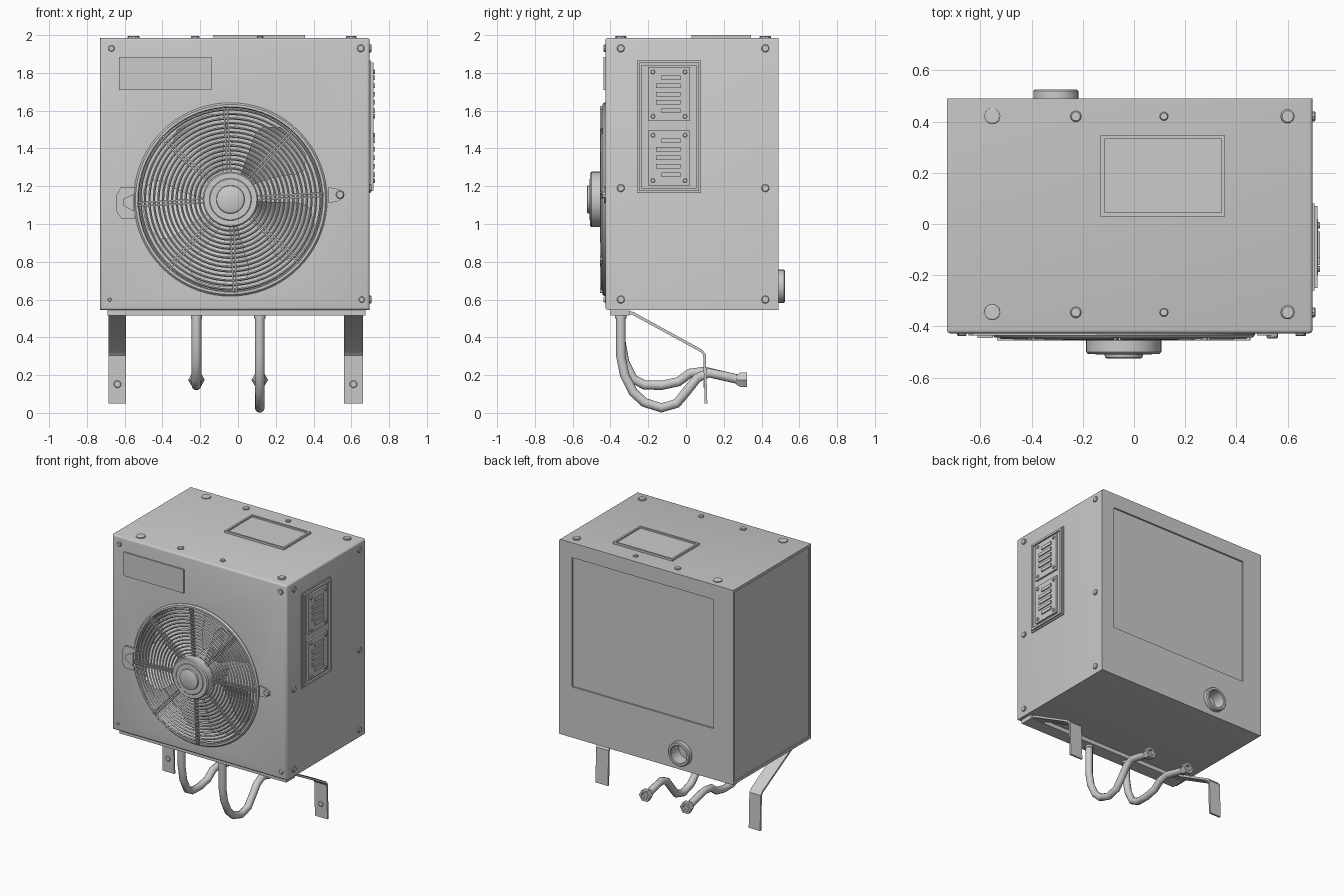
import bpy, bmesh, math
from mathutils import Matrix, Vector

if "Cube" in bpy.data.objects:
    bpy.data.objects.remove(bpy.data.objects["Cube"])

R = math.radians
AX = {'Z': Matrix(), '-Y': Matrix.Rotation(R(90), 4, 'X'),
      'Y': Matrix.Rotation(R(-90), 4, 'X'), 'X': Matrix.Rotation(R(90), 4, 'Y')}


def finish(name, bm, smooth=True):
    bmesh.ops.remove_doubles(bm, verts=bm.verts, dist=1e-5)
    bmesh.ops.recalc_face_normals(bm, faces=bm.faces)
    me = bpy.data.meshes.new(name)
    bm.to_mesh(me)
    bm.free()
    ob = bpy.data.objects.new(name, me)
    bpy.context.collection.objects.link(ob)
    if smooth:
        activate(ob)
        bpy.ops.object.shade_smooth_by_angle(angle=R(35))
    return ob


def activate(ob):
    bpy.ops.object.select_all(action='DESELECT')
    ob.select_set(True)
    bpy.context.view_layer.objects.active = ob


def box(bm, x0, x1, y0, y1, z0, z1, mat=Matrix()):
    m = mat @ Matrix.Translation(((x0+x1)/2, (y0+y1)/2, (z0+z1)/2)) @ Matrix.Diagonal((x1-x0, y1-y0, z1-z0, 1))
    bmesh.ops.create_cube(bm, size=1, matrix=m)


def lathe(bm, prof, loc, axis, n=24, closed=False):
    m = Matrix.Translation(loc) @ AX[axis]
    tb = bmesh.new()
    rings = [[tb.verts.new((r*math.cos(2*math.pi*i/n), r*math.sin(2*math.pi*i/n), h))
              for i in range(n)] for r, h in prof]
    for k in range(len(rings) if closed else len(rings)-1):
        a, b = rings[k], rings[(k+1) % len(rings)]
        for i in range(n):
            tb.faces.new((a[i], a[(i+1) % n], b[(i+1) % n], b[i]))
    bmesh.ops.remove_doubles(tb, verts=tb.verts, dist=1e-6)
    tb.transform(m)
    me = bpy.data.meshes.new("tmp")
    tb.to_mesh(me)
    tb.free()
    bm.from_mesh(me)
    bpy.data.meshes.remove(me)


def bolt(bm, loc, axis, r, h=0.011, n=10):
    lathe(bm, [(0, -.005), (r, -.005), (r, h*.6), (r*.8, h), (0, h)], loc, axis, n)


def prism(bm, pts, vec):
    f = bm.faces.new([bm.verts.new(p) for p in pts])
    g = bmesh.ops.extrude_face_region(bm, geom=[f])
    bmesh.ops.translate(bm, verts=[v for v in g['geom'] if isinstance(v, bmesh.types.BMVert)], vec=vec)


FX, FZ = -0.04, 1.13          # fan centre
# Casing with bevelled edges
bm = bmesh.new()
box(bm, -.73, .697, -.427, .49, .545, 1.985)
bmesh.ops.bevel(bm, geom=[e for e in bm.edges if (e.verts[0].co + e.verts[1].co).y < -.8
                          or all(v.co.x > 0 and v.co.z > 1 for v in e.verts)],
                offset=.014, segments=3, affect='EDGES', profile=.5)
body = finish("casing", bm)
# Cut fan well, back recess, side recess and drain opening
cuts = []
bm = bmesh.new()
lathe(bm, [(0, -.2), (.49, -.2), (.49, .1), (0, .1)], (FX, -.43, FZ), '-Y', 64)
cuts.append(finish("fan_well_cutter", bm, False))
for nm, b in (("back_cutter", (-.57, .59, .478, .6, .92, 1.875)),
              ("side_cutter", (-.8, -.722, -.4, .468, .565, 1.965))):
    bm = bmesh.new()
    box(bm, *b)
    cuts.append(finish(nm, bm, False))
bm = bmesh.new()
lathe(bm, [(0, -.06), (.064, -.06), (.064, .1), (0, .1)], (-.305, .49, .67), 'Y', 32)
cuts.append(finish("port_cutter", bm, False))
activate(body)
for c in cuts:
    c.hide_render = True
    md = body.modifiers.new("cut", 'BOOLEAN')
    md.object, md.operation, md.solver = c, 'DIFFERENCE', 'EXACT'
    bpy.ops.object.modifier_apply(modifier=md.name)
for c in cuts:
    bpy.data.objects.remove(c)
activate(body)
bpy.ops.object.shade_smooth_by_angle(angle=R(35))

# Drain port on the back
bm = bmesh.new()
lathe(bm, [(.064, -.05), (.088, -.05), (.088, .029), (.082, .035), (.068, .035), (.064, .03)],
      (-.305, .49, .67), 'Y', 32, True)
finish("drain_port", bm)

# Fan guard: outer rim, concentric wires, paired spokes
bm = bmesh.new()
lathe(bm, [(.485, -.03), (.512, -.005), (.512, .006), (.503, .016), (.49, .016), (.485, .008)],
      (FX, -.427, FZ), '-Y', 72, True)
for i in range(14):
    r = .165 + .024*i
    h = .016 + .010*(1 - r/.49)
    w = .006
    lathe(bm, [(r+w*math.cos(a), h+w*math.sin(a)) for a in (0, math.pi/2, math.pi, -math.pi/2)],
          (FX, -.427, FZ), '-Y', 60, True)
for k in range(8):
    m = Matrix.Translation((FX, -.427, FZ)) @ AX['-Y'] @ Matrix.Rotation(R(3+45*k), 4, 'Z')
    for s in (-.009, .009):
        box(bm, .13, .495, s-.004, s+.004, .012, .027, m)
finish("fan_guard", bm)

# Guard hub
bm = bmesh.new()
lathe(bm, [(0, .005), (.14, .005), (.147, .012), (.147, .072), (.14, .08), (.112, .08), (.108, .083),
           (.075, .083), (.073, .094), (.066, .098), (0, .098)], (FX, -.427, FZ), '-Y', 40)
finish("guard_hub", bm)

# Fan rotor: motor hub and five pitched blades
bm = bmesh.new()
lathe(bm, [(0, -.2), (.12, -.2), (.12, -.03), (0, -.03)], (FX, -.427, FZ), '-Y', 32)
for k in range(5):
    m = Matrix.Translation((FX, -.427, FZ)) @ AX['-Y'] @ Matrix.Rotation(R(51+72*k), 4, 'Z')
    rows = []
    for i in range(9):
        t = i/8
        half = R(17 + 10*t) * (1 if t < .7 else math.sqrt(max(.2, 1 - ((t-.7)/.34)**2)))
        row = []
        for j in range(7):
            s = j/3 - 1
            a, r = s*half + R(-8)*t, .11 + .355*t
            row.append(bm.verts.new(m @ Vector((r*math.cos(a), r*math.sin(a), -.09 + .05*s + .012*s*s))))
        rows.append(row)
    for i in range(8):
        for j in range(6):
            bm.faces.new((rows[i][j], rows[i+1][j], rows[i+1][j+1], rows[i][j+1]))
finish("fan_rotor", bm)

# Guard latches
bm = bmesh.new()
prism(bm, [(x, -.42, z) for x, z in ((-.545, 1.03), (-.62, 1.03), (-.645, 1.07), (-.645, 1.15),
                                     (-.62, 1.195), (-.545, 1.195))], (0, -.016, 0))
prism(bm, [(x, -.436, z) for x, z in ((-.55, 1.065), (-.61, 1.10), (-.61, 1.13), (-.55, 1.16))], (0, -.008, 0))
prism(bm, [(x, -.42, z) for x, z in ((.48, 1.11), (.53, 1.12), (.56, 1.14), (.56, 1.17),
                                     (.53, 1.185), (.48, 1.195))], (0, -.015, 0))
bolt(bm, (.54, -.433, 1.155), '-Y', .022, .014)
finish("guard_latches", bm)

# Front label plate
bm = bmesh.new()
box(bm, -.63, -.14, -.436, -.42, 1.71, 1.885)
finish("front_plate", bm, False)

# Top hatch: rim and flat lid
bm = bmesh.new()
x0, x1, y0, y1 = -.13, .355, .03, .345
for b in ((x0, x1, y0, y0+.014), (x0, x1, y1-.014, y1), (x0, x0+.014, y0, y1), (x1-.014, x1, y0, y1)):
    box(bm, *b, 1.975, 2.0)
box(bm, x0+.01, x1-.01, y0+.01, y1-.01, 1.975, 1.989)
finish("top_hatch", bm, False)

# Casing bolts on top, front and right side
bm = bmesh.new()
for y in (.42, -.345):
    for x, r in ((-.553, .032), (-.227, .022), (.117, .017), (.6, .028)):
        bolt(bm, (x, y, 1.985), 'Z', r)
for x, z, r in ((-.67, 1.93, .017), (.65, 1.93, .02), (-.68, .6, .01), (.655, .6, .016)):
    bolt(bm, (x, -.427, z), '-Y', r)
for y in (-.345, .42):
    for z in (1.93, 1.19, .6):
        bolt(bm, (.697, y, z), 'X', .021)
finish("casing_bolts", bm)

# Side control panel: backing, rim, two louvred covers with screws
bm = bmesh.new()
box(bm, .69, .705, -.26, .08, 1.165, 1.865)
for b in ((-.25, -.235, 1.175, 1.855), (.055, .07, 1.175, 1.855),
          (-.25, .07, 1.175, 1.19), (-.25, .07, 1.84, 1.855)):
    box(bm, .70, .717, *b)
for z0, z1 in ((1.545, 1.83), (1.205, 1.495)):
    box(bm, .70, .718, -.2, .02, z0, z1)
    for i in range(5):
        zc = z0 + .055 + i*(z1-z0-.11)/4
        box(bm, .71, .726, -.16 + (.03 if i in (0, 4) else 0), -.03, zc-.012, zc+.012)
    for y in (-.175, -.005):
        for z in (z0+.025, z1-.025):
            bolt(bm, (.718, y, z), 'X', .012, .008, 8)
finish("side_panel", bm)

# Mounting bar and bent wall brackets
bm = bmesh.new()
box(bm, -.69, .675, -.40, -.30, .515, .547)
for xa, xb in ((-.685, -.592), (.56, .662)):
    prism(bm, [(xa, y, z) for y, z in ((-.31, .54), (-.28, .535), (.085, .335), (.105, .31), (.113, .05), (.099, .05),
                                       (.091, .305), (.078, .322), (-.285, .52), (-.31, .52))], (xb-xa, 0, 0))
    bolt(bm, ((xa+xb)/2, .1, .152), '-Y', .02, .008, 12)
finish("wall_brackets", bm)

# Hoses with collars and hex end nuts
paths = {"left": (-.22, [(-.345, .38), (-.325, .27), (-.28, .18), (-.22, .148), (-.13, .146), (-.04, .165),
                         (.02, .21), (.1, .22), (.18, .2), (.29, .175)]),
         "right": (.115, [(-.345, .3), (-.325, .2), (-.28, .11), (-.22, .055), (-.13, .027), (-.05, .05),
                          (0, .11), (.06, .185), (.12, .212), (.2, .195), (.29, .175)])}
for side, (x, pts) in paths.items():
    cu = bpy.data.curves.new(side + "_hose", 'CURVE')
    cu.dimensions, cu.bevel_depth, cu.bevel_resolution, cu.use_fill_caps = '3D', .026, 3, True
    sp = cu.splines.new('POLY')
    pts = [(-.345, .53)] + pts
    sp.points.add(len(pts)-1)
    for p, (y, z) in zip(sp.points, pts):
        p.co = (x, y, z, 1)
    ob = bpy.data.objects.new(side + "_hose", cu)
    bpy.context.collection.objects.link(ob)
    activate(ob)
    bpy.ops.object.convert(target='MESH')
    bpy.ops.object.shade_smooth_by_angle(angle=R(50))
    bm = bmesh.new()
    lathe(bm, [(0, 0), (.03, 0), (.03, .02), (0, .02)], (x, -.345, .5), 'Z', 16)
    lathe(bm, [(0, 0), (.032, 0), (.044, .02), (.044, .055), (.027, .055), (.027, .03), (0, .03)],
          (x, .268, .175), 'Y', 6)
    finish(side + "_hose_fittings", bm)
